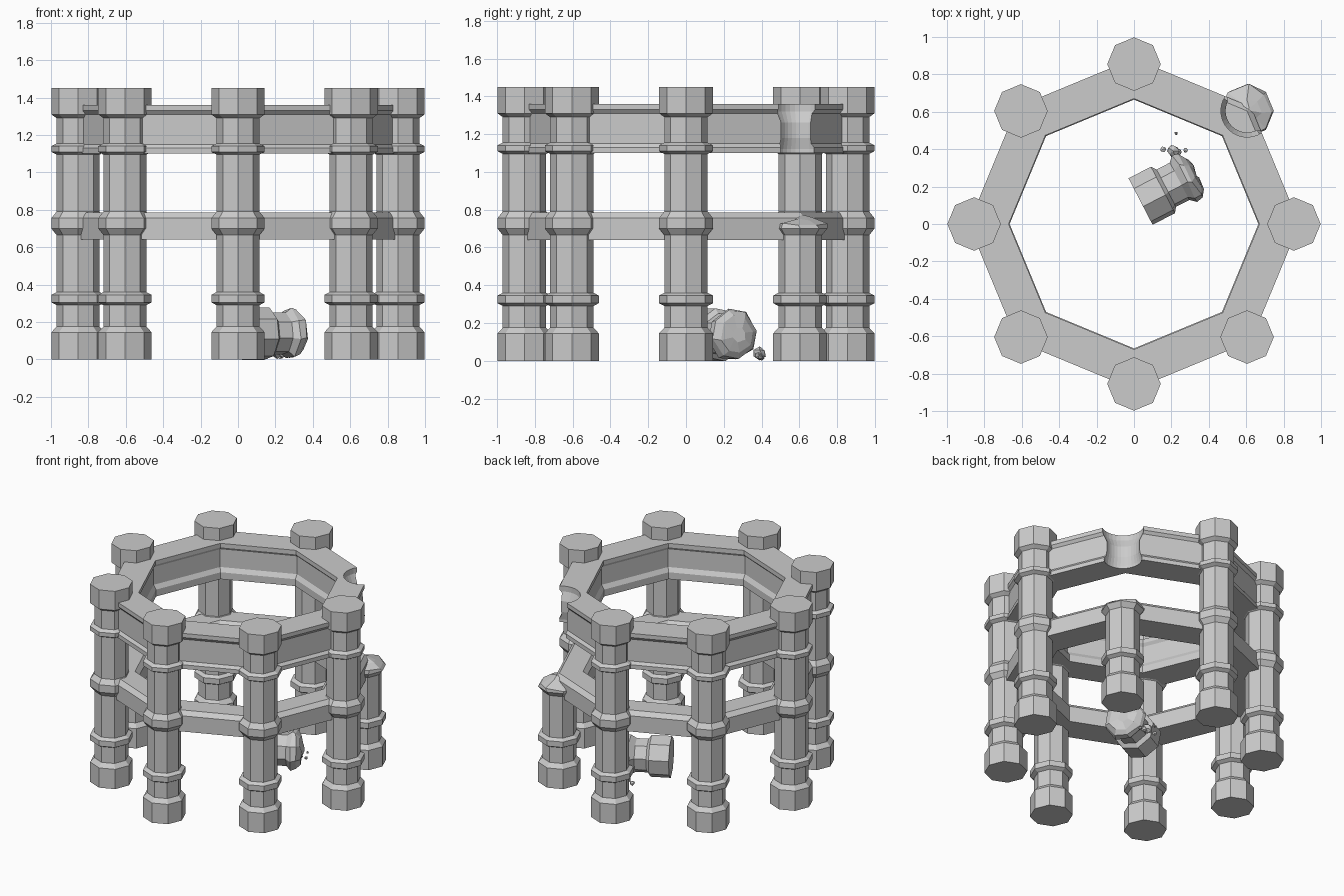
import bpy, bmesh, random
from math import sin, cos, pi, radians, atan2
from mathutils import Matrix, Vector

if "Cube" in bpy.data.objects:
    bpy.data.objects.remove(bpy.data.objects["Cube"])

random.seed(4)
R = 0.855          # distance of columns from the middle
A, B = 0.143, 0.115  # band radius and shaft radius


def finish(bm, name, matrix=Matrix()):
    bmesh.ops.recalc_face_normals(bm, faces=bm.faces)
    me = bpy.data.meshes.new(name)
    bm.to_mesh(me)
    bm.free()
    ob = bpy.data.objects.new(name, me)
    ob.matrix_world = matrix
    bpy.context.collection.objects.link(ob)
    return ob


def lathe(profile, sides=8, closed=False):
    """Revolve (radius, z) points; closed joins last ring to first, else caps."""
    bm = bmesh.new()
    rings = [[bm.verts.new((r * cos(2 * pi * k / sides), r * sin(2 * pi * k / sides), z))
              for k in range(sides)] for r, z in profile]
    pairs = list(zip(rings, rings[1:])) + ([(rings[-1], rings[0])] if closed else [])
    for a, b in pairs:
        for k in range(sides):
            n = (k + 1) % sides
            bm.faces.new((a[k], a[n], b[n], b[k]))
    if not closed:
        bm.faces.new(rings[0])
        bm.faces.new(rings[-1])
    return bm, rings


base = [(A, 0), (A, .145), (B, .175), (B, .29), (A, .305), (A, .345), (B, .36), (B, .665), (A, .70)]
top = [(B, 1.095), (A, 1.11), (A, 1.14), (B, 1.155), (B, 1.29), (A, 1.31), (A, 1.45)]
full = base + [(A, .755), (B, .79)] + top

# Seven whole columns, the eighth (back right) is broken
for k in range(8):
    if k != 1:
        a = k * pi / 4
        bm, _ = lathe(full)
        finish(bm, f"column_{k}", Matrix.Translation((R * cos(a), R * sin(a), 0)))
spot = Matrix.Translation((R * cos(pi / 4), R * sin(pi / 4), 0))

# Broken column stump with a jagged top
bm, rings = lathe(base + [(.138, .72), (.07, .75), (.02, .775)])
for ring in rings[-3:]:
    for v in ring:
        v.co += Vector([random.uniform(-.012, .012) for _ in range(3)])
finish(bm, "broken_column_stump", spot)

# Lower ring beam with bevelled top edges
bm, _ = lathe([(.665, .64), (.885, .64), (.885, .755), (.855, .785), (.695, .785), (.665, .755)], closed=True)
finish(bm, "lower_ring_beam")

# Upper ring beam with a plinth and cornice on both sides
bm, _ = lathe([(.665, 1.10), (.885, 1.10), (.885, 1.13), (.868, 1.15), (.868, 1.31), (.885, 1.33),
               (.885, 1.36), (.67, 1.36), (.67, 1.33), (.685, 1.31), (.685, 1.18), (.665, 1.15)], closed=True)
upper = finish(bm, "upper_ring_beam")

# Bite left in the upper beam by the fallen column
bm, _ = lathe([(.125, 1.0), (.128, 1.12), (.115, 1.18), (.115, 1.26), (.14, 1.32), (.14, 1.5)], sides=32)
cutter = finish(bm, "bite_cutter", spot)
cutter.hide_render = True
cutter.hide_viewport = True
mod = upper.modifiers.new("bite", 'BOOLEAN')
mod.operation, mod.object, mod.solver = 'DIFFERENCE', cutter, 'EXACT'

# Fallen column head lying on the ground, broken end towards the right
bm, rings = lathe([(A, 0), (A, .135), (B, .155), (B, .235), (.138, .27), (.136, .30), (.10, .325), (.04, .335)])
for ring in rings[-4:]:
    for v in ring:
        v.co += Vector([random.uniform(-.008, .008) for _ in range(3)])
fallen = (Matrix.Translation((.035, .12, .138)) @ Matrix.Rotation(atan2(.46, .887), 4, 'Z')
          @ Matrix.Rotation(radians(90), 4, 'Y') @ Matrix.Rotation(radians(12), 4, 'Z'))
finish(bm, "fallen_column_head", fallen)

# Rubble beside the fallen head
for i, (x, y, z, s) in enumerate([(.155, .40, .02, .018), (.21, .39, .04, .036), (.235, .385, .025, .022),
                                  (.275, .395, .018, .014), (.225, .485, .01, .01)]):
    bm = bmesh.new()
    bmesh.ops.create_icosphere(bm, subdivisions=1, radius=s)
    for v in bm.verts:
        v.co *= random.uniform(.75, 1.1)
    finish(bm, f"rubble_{i}", Matrix.Translation((x, y, z)))
